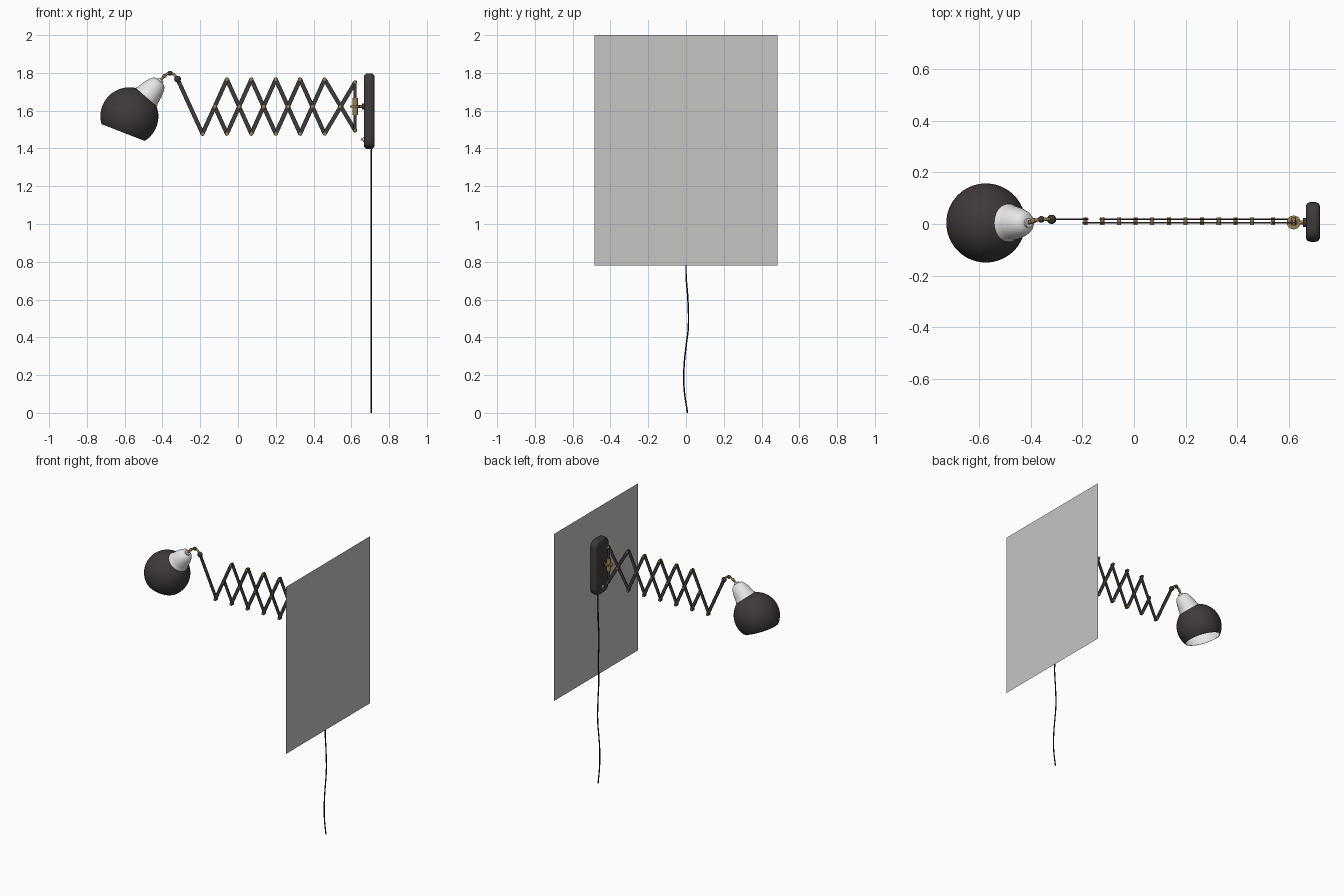
import bpy, bmesh, math
from mathutils import Vector

if "Cube" in bpy.data.objects:
    bpy.data.objects.remove(bpy.data.objects["Cube"])


def material(name, r, g, b):
    m = bpy.data.materials.new(name)
    m.use_nodes = True
    m.diffuse_color = (r, g, b, 1)
    m.node_tree.nodes["Principled BSDF"].inputs["Base Color"].default_value = (r, g, b, 1)
    return m


DARK = material("dark brown paint", 0.05, 0.042, 0.042)
WHITE = material("white enamel", 0.8, 0.8, 0.8)
BRASS = material("aged brass", 0.32, 0.22, 0.08)
BLACK = material("black cord", 0.012, 0.012, 0.012)
WALL = material("wall grey", 0.56, 0.56, 0.55)


def finish(name, bm, mats, smooth=True):
    bmesh.ops.recalc_face_normals(bm, faces=bm.faces)
    mesh = bpy.data.meshes.new(name)
    bm.to_mesh(mesh)
    bm.free()
    for m in mats:
        mesh.materials.append(m)
    ob = bpy.data.objects.new(name, mesh)
    bpy.context.collection.objects.link(ob)
    if smooth:
        bpy.ops.object.select_all(action="DESELECT")
        bpy.context.view_layer.objects.active = ob
        ob.select_set(True)
        bpy.ops.object.shade_smooth_by_angle(angle=math.radians(40))
    return ob


def lathe(name, profile, origin, axis, mats, inner_from=None, sides=48):
    """Turn (radius, height) pairs about an axis; later segments use slot 1."""
    bm = bmesh.new()
    turn = Vector((0, 0, 1)).rotation_difference(Vector(axis))
    rings = []
    for r, h in profile:
        count = sides if r > 1e-5 else 1
        rings.append([bm.verts.new(Vector(origin) + turn @ Vector(
            (r * math.cos(math.tau * i / count), r * math.sin(math.tau * i / count), h)))
            for i in range(count)])
    for k, (a, b) in enumerate(zip(rings, rings[1:])):
        for i in range(sides):
            j = (i + 1) % sides
            corners = [a[i % len(a)], a[j % len(a)], b[j % len(b)], b[i % len(b)]]
            f = bm.faces.new(list(dict.fromkeys(corners)))
            f.material_index = int(inner_from is not None and k >= inner_from)
    return finish(name, bm, mats)


def rod(name, start, end, r, mat, sides=16):
    d = Vector(end) - Vector(start)
    return lathe(name, [(0, 0), (r, 0), (r, d.length), (0, d.length)],
                 start, d.normalized(), [mat], sides=sides)


def ball(name, centre, r, mat):
    arc = [(r * math.sin(math.pi * i / 10), -r * math.cos(math.pi * i / 10)) for i in range(11)]
    arc[0], arc[-1] = (0, -r), (0, r)
    return lathe(name, arc, centre, (0, 0, 1), [mat], sides=16)


def bar(name, p, q, y, width=0.022, thick=0.006):
    """Flat strip with rounded ends, lying in the XZ plane."""
    p, q = Vector((p[0], y - thick / 2, p[1])), Vector((q[0], y - thick / 2, q[1]))
    heading = math.atan2(q.z - p.z, q.x - p.x)
    bm = bmesh.new()
    outline = []
    for c, offset in ((q, -math.pi / 2), (p, math.pi / 2)):
        for i in range(7):
            a = heading + offset + math.pi * i / 6
            outline.append(bm.verts.new(c + Vector((math.cos(a), 0, math.sin(a))) * width / 2))
    face = bm.faces.new(outline)
    ext = bmesh.ops.extrude_face_region(bm, geom=[face])["geom"]
    bmesh.ops.translate(bm, vec=(0, thick, 0),
                        verts=[v for v in ext if isinstance(v, bmesh.types.BMVert)])
    return finish(name, bm, [DARK])


def tube(name, points, r, mat):
    cu = bpy.data.curves.new(name, "CURVE")
    cu.dimensions = "3D"
    cu.bevel_depth, cu.bevel_resolution, cu.resolution_u = r, 3, 6
    cu.use_fill_caps = True
    sp = cu.splines.new("BEZIER")
    sp.bezier_points.add(len(points) - 1)
    for bp, co in zip(sp.bezier_points, points):
        bp.co = co
        bp.handle_left_type = bp.handle_right_type = "AUTO"
    cu.materials.append(mat)
    ob = bpy.data.objects.new(name, cu)
    bpy.context.collection.objects.link(ob)
    return ob


# Wall panel
bm = bmesh.new()
bm.faces.new([bm.verts.new((0.726, y, z)) for y, z in
              ((-0.485, 0.78), (0.485, 0.78), (0.485, 2.0), (-0.485, 2.0))])
finish("wall_panel", bm, [WALL], smooth=False)

# Wall mount: rounded block with softened room-side edge
bm = bmesh.new()
corner, half_w, half_h = 0.05, 0.077, 0.2
outline = []
for k, (sy, sz) in enumerate(((1, 1), (-1, 1), (-1, -1), (1, -1))):
    for i in range(7):
        a = math.pi / 2 * (k + i / 6)
        outline.append(bm.verts.new((0.722,
                                     0.008 + sy * (half_w - corner) + corner * math.cos(a),
                                     1.597 + sz * (half_h - corner) + corner * math.sin(a))))
face = bm.faces.new(outline)
ext = bmesh.ops.extrude_face_region(bm, geom=[face])["geom"]
bmesh.ops.translate(bm, vec=(-0.055, 0, 0),
                    verts=[v for v in ext if isinstance(v, bmesh.types.BMVert)])
mount = finish("wall_mount", bm, [DARK])
bev = mount.modifiers.new("soft_edge", "BEVEL")
bev.width, bev.segments, bev.limit_method = 0.018, 4, "ANGLE"
bev.angle_limit = math.radians(40)

# Switch and cord
rod("switch_collar", (0.67, 0.008, 1.447), (0.661, 0.008, 1.447), 0.013, WHITE)
rod("switch_button", (0.665, 0.008, 1.447), (0.652, 0.008, 1.447), 0.006, BRASS)
sway = [0.008, 0.006, -0.004, 0.004, 0, 0.01, 0.012, 0, -0.01, -0.01, 0.008]
heights = [1.41, 1.2, 1.05, 0.9, 0.74, 0.6, 0.45, 0.35, 0.25, 0.13, 0.0]
tube("power_cord", [(0.705, y, z) for y, z in zip(sway, heights)], 0.004, BLACK)

# Hinge bracket
MID, LOW, HIGH = 1.622, 1.478, 1.765
rod("hinge_post", (0.62, 0.006, 1.49), (0.62, 0.006, 1.757), 0.008, DARK)
rod("hinge_sleeve", (0.62, 0.006, 1.577), (0.62, 0.006, 1.667), 0.014, BRASS)
rod("hinge_collar", (0.62, 0.006, MID - 0.005), (0.62, 0.006, MID + 0.005), 0.027, BRASS)
rod("hinge_arm", (0.62, 0.006, MID), (0.675, 0.006, MID), 0.007, BRASS)
rod("hinge_flange", (0.656, 0.006, MID), (0.668, 0.006, MID), 0.017, DARK)

# Scissor arm: rising bars in front, falling bars behind
FRONT, BACK, STEP, X0 = 0.005, 0.018, 0.1293, -0.188
END = 0.62
knob = (-0.32, 1.767)
xs = [X0 + STEP * i for i in range(6)]
centres = [(x + STEP / 2, MID) for x in xs[:-1]]
for i in range(5):
    bar(f"rising_bar_{i + 1}", (xs[i], LOW), (xs[i + 1], HIGH), FRONT)
    if i:
        bar(f"falling_bar_{i + 1}", (xs[i], HIGH), (xs[i + 1], LOW), BACK)
bar("rising_bar_end", (xs[5], LOW), (END, 1.75), FRONT)
bar("falling_bar_end", (xs[5], HIGH), (END, 1.495), BACK)
bar("falling_bar_half", centres[0], (xs[1], LOW), BACK)
bar("lamp_bar", knob, (xs[0], LOW), BACK)

# Rivets at every crossing
joints = centres + [((xs[5] + END) / 2, MID), (END, 1.75), (END, 1.495), (xs[0], LOW)]
joints += [(x, z) for x in xs[1:] for z in (LOW, HIGH)]
for i, (x, z) in enumerate(joints):
    rod(f"rivet_{i + 1}", (x, -0.003, z), (x, 0.026, z), 0.008, BRASS, sides=12)

# Lamp shade: ball with a tilted opening, white inside
centre = Vector((-0.575, 0.004, 1.57))
tilt = (0.361, 0, 0.932)
R, N = 0.1535, 24
rim = math.acos(-0.092 / R)
outer = [(R * math.sin(rim * i / N), R * math.cos(rim * i / N)) for i in range(N + 1)]
inner = [(r * 0.97, h * 0.97 if h > 0 else h) for r, h in reversed(outer)]
lathe("lamp_shade", outer + inner, centre, tilt, [DARK, WHITE], inner_from=N + 1, sides=64)

# Socket cover along the neck axis
neck = Vector((math.sin(math.radians(41)), 0, math.cos(math.radians(41))))
lathe("socket_cover", [(0.066, 0.128), (0.074, 0.132), (0.074, 0.14), (0.069, 0.146),
                       (0.066, 0.165), (0.059, 0.195), (0.05, 0.22), (0.04, 0.238),
                       (0.025, 0.247), (0, 0.248)], centre, neck, [WHITE])
rod("socket_cap", centre + neck * 0.244, centre + neck * 0.256, 0.018, WHITE)

# Swivel joint between socket and arm
top = centre + neck * 0.25
tube("swivel_neck", [top, (-0.388, 0.013, 1.785), (-0.36, 0.018, 1.799),
                     (-0.338, 0.018, 1.79), (knob[0], 0.018, knob[1])], 0.007, BRASS)
ball("swivel_ball", (-0.36, 0.018, 1.798), 0.013, DARK)
ball("neck_bead", (-0.39, 0.013, 1.784), 0.011, BRASS)
ball("arm_knob", (knob[0], 0.018, knob[1]), 0.018, DARK)
rod("arm_pin", (knob[0], 0.003, knob[1]), (knob[0], 0.034, knob[1]), 0.009, BRASS)
